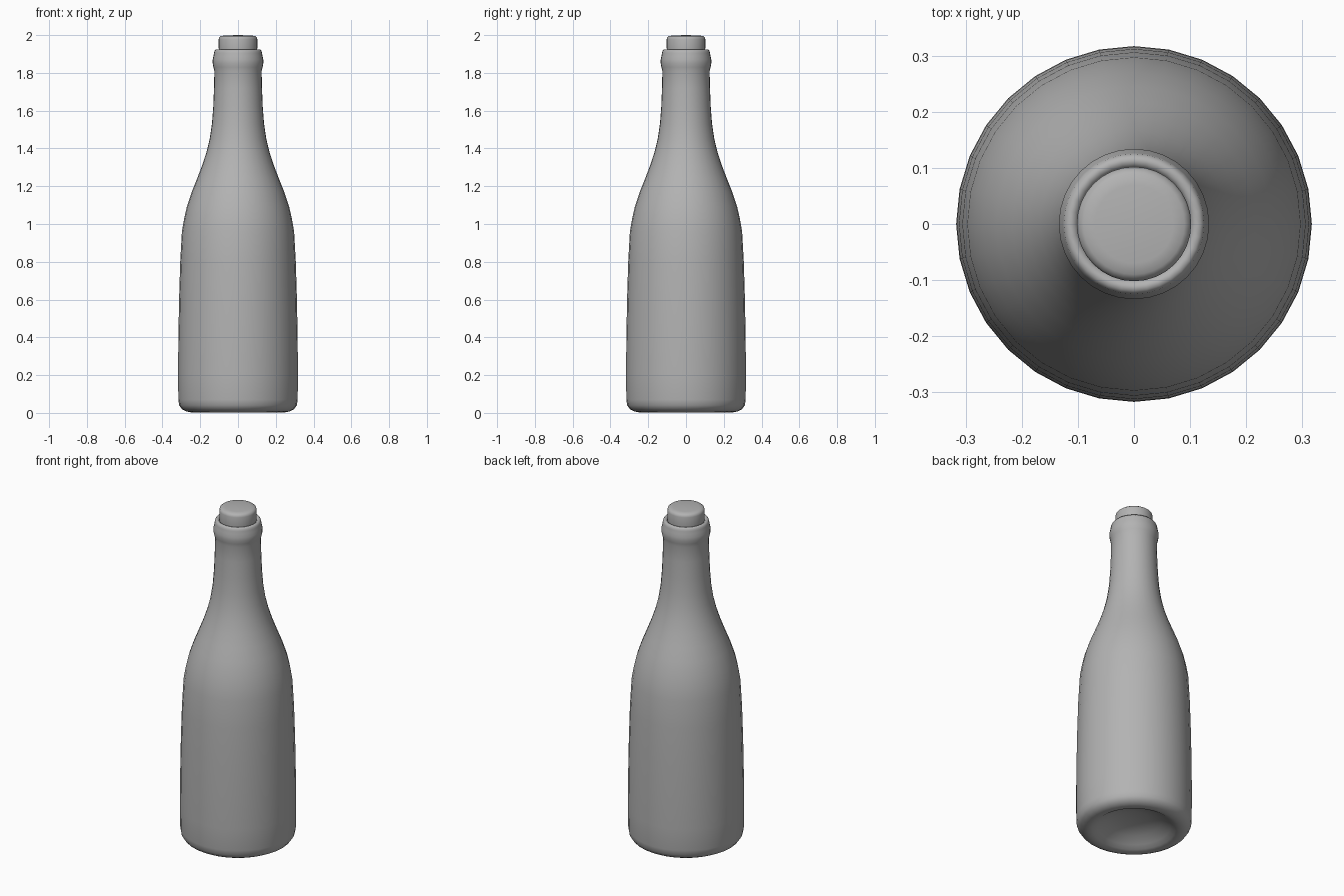
import bpy, bmesh, math

if "Cube" in bpy.data.objects:
    bpy.data.objects.remove(bpy.data.objects["Cube"])

SIDES = 32
grey = bpy.data.materials.new("dark_grey")
grey.diffuse_color = (0.45, 0.45, 0.45, 1)
grey.use_nodes = True
grey.node_tree.nodes["Principled BSDF"].inputs["Base Color"].default_value = grey.diffuse_color


def lathe(name, profile, angle):
    """Spin a (radius, height) profile around z; radius 0 makes a pole."""
    bm = bmesh.new()
    rings = []
    for r, z in profile:
        if r == 0:
            rings.append([bm.verts.new((0, 0, z))] * SIDES)
        else:
            rings.append([bm.verts.new((r * math.cos(2 * math.pi * i / SIDES),
                                        r * math.sin(2 * math.pi * i / SIDES), z))
                          for i in range(SIDES)])
    for a, b in zip(rings, rings[1:]):
        for i in range(SIDES):
            j = (i + 1) % SIDES
            bm.faces.new(list(dict.fromkeys((a[i], a[j], b[j], b[i]))))
    bmesh.ops.recalc_face_normals(bm, faces=bm.faces)
    mesh = bpy.data.meshes.new(name)
    bm.to_mesh(mesh)
    bm.free()
    mesh.materials.append(grey)
    obj = bpy.data.objects.new(name, mesh)
    bpy.context.collection.objects.link(obj)
    bpy.ops.object.select_all(action='DESELECT')
    obj.select_set(True)
    bpy.context.view_layer.objects.active = obj
    bpy.ops.object.shade_smooth_by_angle(angle=math.radians(angle))
    return obj


# Bottle: hollowed base, body, shoulder, neck, collar and lip
lathe("bottle", [
    (0, 0.08), (0.08, 0.075), (0.15, 0.055), (0.20, 0.026), (0.225, 0.01),
    (0.25, 0.003), (0.275, 0.008), (0.297, 0.02), (0.311, 0.04), (0.316, 0.07),
    (0.317, 0.20), (0.316, 0.38), (0.312, 0.60), (0.306, 0.80), (0.297, 0.96),
    (0.285, 1.03), (0.270, 1.095), (0.245, 1.17), (0.217, 1.24), (0.190, 1.31),
    (0.167, 1.38), (0.150, 1.45), (0.138, 1.53), (0.131, 1.62), (0.127, 1.72),
    (0.125, 1.81), (0.130, 1.83), (0.134, 1.85), (0.134, 1.87), (0.130, 1.888),
    (0.127, 1.905), (0.125, 1.915), (0.118, 1.924), (0.108, 1.923),
    (0.100, 1.915), (0.098, 1.88), (0, 1.88)], 80)

# Stopper with rounded top edge
lathe("cork", [(0, 1.87), (0.099, 1.87), (0.102, 1.93), (0.102, 1.978),
               (0.099, 1.988), (0.090, 1.995), (0.07, 1.998), (0, 2.0)], 80)
